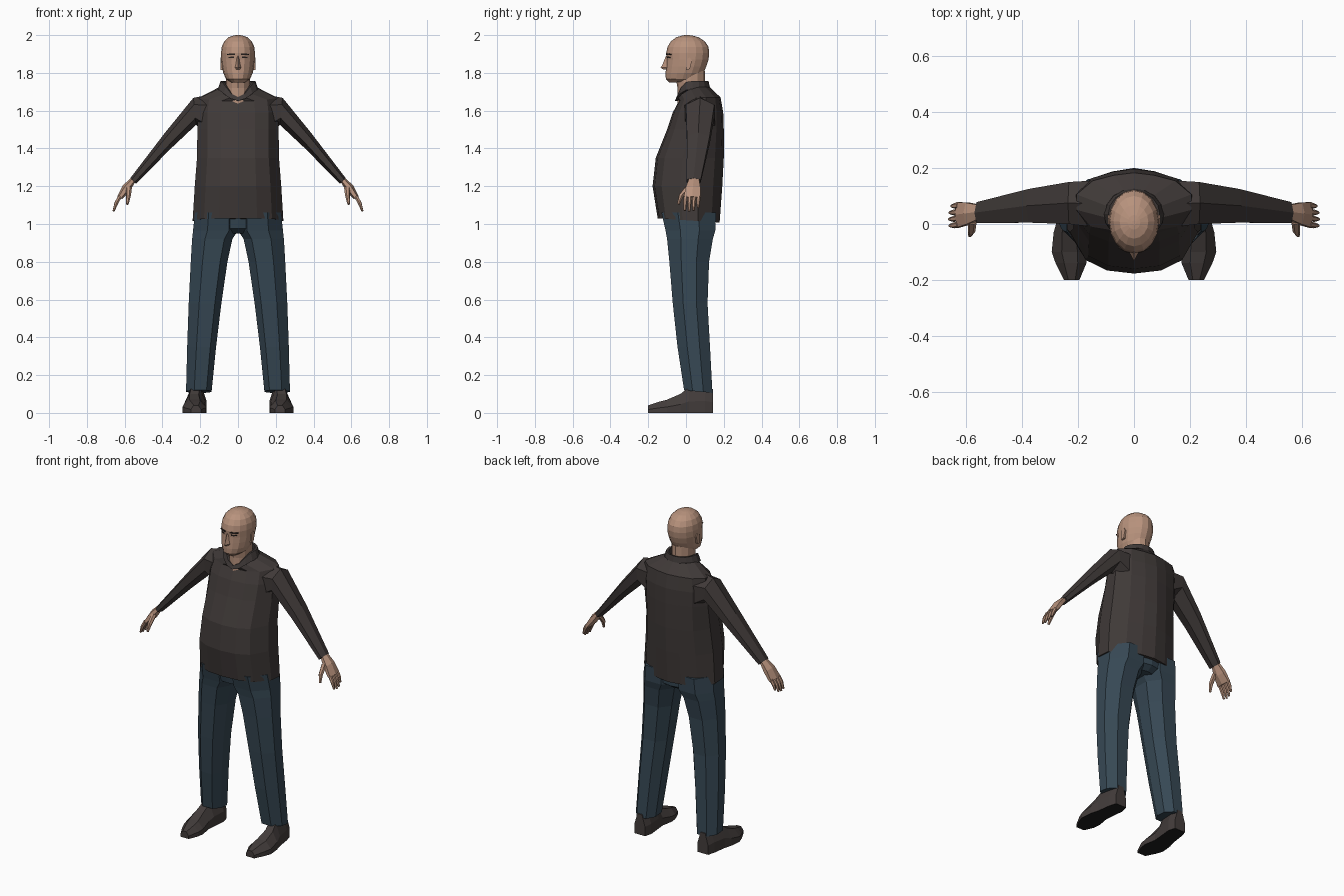
import bpy, bmesh, math
from mathutils import Vector

if "Cube" in bpy.data.objects:
    bpy.data.objects.remove(bpy.data.objects["Cube"])


def material(name, rgb):
    m = bpy.data.materials.new(name)
    m.diffuse_color = (*rgb, 1)
    m.use_nodes = True
    m.node_tree.nodes["Principled BSDF"].inputs["Base Color"].default_value = m.diffuse_color
    return m


SKIN = material("skin", (0.48, 0.29, 0.205))
KNIT = material("dark_brown_knit", (0.05, 0.041, 0.039))
DENIM = material("blue_denim", (0.037, 0.064, 0.088))
LEATHER = material("brown_leather", (0.056, 0.046, 0.044))
SOLE = material("black_sole", (0.012, 0.012, 0.012))
HAIR = material("dark_brow", (0.02, 0.015, 0.013))


def loft(name, rings, mats, mirror=False, caps=True, closed=False):
    """Skin a list of equal-length point rings."""
    bm = bmesh.new()
    vs = [[bm.verts.new(p) for p in r] for r in rings]
    n = len(vs[0])
    pairs = list(zip(vs, vs[1:])) + ([(vs[-1], vs[0])] if closed else [])
    for a, b in pairs:
        for i in range(n):
            j = (i + 1) % n
            bm.faces.new((a[i], a[j], b[j], b[i]))
    if caps and not closed:
        bm.faces.new(vs[0])
        bm.faces.new(vs[-1])
    bmesh.ops.recalc_face_normals(bm, faces=bm.faces)
    me = bpy.data.meshes.new(name)
    bm.to_mesh(me)
    bm.free()
    for m in mats:
        me.materials.append(m)
    ob = bpy.data.objects.new(name, me)
    bpy.context.collection.objects.link(ob)
    if mirror:
        ob.modifiers.new("mirror", 'MIRROR').use_mirror_merge = False
    return ob


def sym(half):
    """Complete a half ring that runs from front centre to back centre."""
    return half + [(-x, y, z) for x, y, z in reversed(half[1:-1])]


def oval(z, yf, yb, w, n=16, tilt=0.0):
    """Horizontal oval with a vertex at the front centre."""
    c, b = (yf + yb) / 2, (yb - yf) / 2
    return [(w * math.sin(t), c - b * math.cos(t), z - tilt * math.cos(t))
            for t in (2 * math.pi * i / n for i in range(n))]


def limb_section(top, bot, yf, yb):
    """Six-sided section between a top and a bottom (x, z) point."""
    def at(k, y):
        return (top[0] + (bot[0] - top[0]) * k, y, top[1] + (bot[1] - top[1]) * k)
    m = (yf + yb) / 2
    return [at(0, m), at(.25, yf), at(.75, yf), at(1, m), at(.75, yb), at(.25, yb)]


def tube(name, path, radii, mat, sides=6):
    pts = [Vector(p) for p in path]
    q = (pts[-1] - pts[0]).to_track_quat('Z', 'Y')
    rings = [[p + q @ Vector((r * math.cos(a), r * math.sin(a), 0))
              for a in (2 * math.pi * i / sides for i in range(sides))]
             for p, r in zip(pts, radii)]
    return loft(name, rings, [mat], mirror=True)


# Sweater body
FX = (0, .42, .75, 1, 1, .72, .35, 0)
FY = (0, .03, .13, .40, .65, .87, .96, 1)


def body_ring(z, yf, yb, w, dip=0.0, tilt=0.0):
    return sym([(fx * w, yf + (yb - yf) * fy, z - dip * (1 - fy) ** 4 + tilt * fy)
                for fx, fy in zip(FX, FY)])


loft("sweater_body", [
    body_ring(1.03, -.15, .178, .24, tilt=-.022),
    body_ring(1.20, -.177, .192, .229),
    body_ring(1.35, -.16, .20, .217),
    body_ring(1.50, -.10, .20, .215),
    body_ring(1.59, -.07, .197, .215),
    body_ring(1.67, -.038, .183, .205, dip=.02),
    body_ring(1.725, -.045, .125, .10, dip=.065)], [KNIT])

# Sleeves
loft("sweater_sleeve", [
    limb_section((.15, 1.685), (.15, 1.46), -.01, .155),
    limb_section((.236, 1.668), (.222, 1.525), .0, .15),
    limb_section((.385, 1.485), (.355, 1.40), .005, .125),
    limb_section((.57, 1.243), (.54, 1.213), .003, .078)], [KNIT], mirror=True)


# Open collar with a notch at the front
def collar_ring(w, b, z, drop):
    half = []
    for i in range(9):
        t = math.pi * i / 8
        f = max(0, math.cos(t)) ** 3
        half.append((w * math.sin(t), .035 - b * math.cos(t), z - drop * f))
    return sym(half)


loft("sweater_collar", [
    collar_ring(.108, .094, 1.712, .06), collar_ring(.092, .084, 1.757, .085),
    collar_ring(.078, .074, 1.755, .085), collar_ring(.078, .074, 1.71, .06)],
    [KNIT], closed=True)

# Neck and head
loft("neck", [oval(1.63, -.045, .10, .066, 12), oval(1.72, -.045, .10, .064, 12),
              oval(1.81, -.06, .10, .064, 12)], [SKIN])
loft("head", [
    oval(1.752, -.088, .045, .04, tilt=.004),
    oval(1.768, -.107, .07, .064),
    oval(1.80, -.108, .092, .078),
    oval(1.835, -.105, .108, .085),
    oval(1.87, -.102, .119, .089),
    oval(1.905, -.105, .123, .09),
    oval(1.938, -.098, .119, .086),
    oval(1.967, -.08, .10, .073),
    oval(1.988, -.052, .068, .051),
    oval(1.998, -.02, .032, .022),
    oval(2.0, -.004, .012, .008)], [SKIN])

# Nose wedge
loft("nose", [
    [(-.007, -.096, 1.89), (0, -.106, 1.89), (.007, -.096, 1.89)],
    [(-.012, -.098, 1.85), (0, -.122, 1.85), (.012, -.098, 1.85)],
    [(-.018, -.098, 1.828), (0, -.134, 1.827), (.018, -.098, 1.828)],
    [(-.013, -.098, 1.818), (0, -.118, 1.817), (.013, -.098, 1.818)]], [SKIN])


# Brows and eyes as thin plates following the face
def face_plate(name, z, h, x0, x1, y0, y1, mat):
    rings = []
    for k in (0, .5, 1):
        x, y = x0 + (x1 - x0) * k, y0 + (y1 - y0) * k * (.6 + .4 * k)
        s = h * (.5 if k != 1 else .25)
        rings.append([(x, y, z - s), (x, y, z + s), (x, y + .009, z + s), (x, y + .009, z - s)])
    loft(name, rings, [mat], mirror=True)


face_plate("brow", 1.898, .009, .015, .058, -.105, -.085, HAIR)
face_plate("eye", 1.882, .008, .022, .05, -.1, -.087, HAIR)

# Ears, nearly flush with the head
loft("ear", [
    [(x, y, z) for y, z in ((.0, 1.815), (.02, 1.82), (.032, 1.865), (.02, 1.882), (-.002, 1.87))]
    for x in (.078, .092)], [SKIN], mirror=True)

# Hands
loft("palm", [
    limb_section((.562, 1.25), (.542, 1.225), .018, .068),
    limb_section((.61, 1.203), (.575, 1.172), -.002, .076),
    limb_section((.64, 1.145), (.612, 1.132), -.012, .078)], [SKIN], mirror=True)
for i, (y, reach) in enumerate(((-.002, .95), (.021, 1.0), (.044, .95), (.067, .75))):
    base = Vector((.625, y, 1.145))
    mid = base + Vector((.02, -.003, -.035)) * reach
    tip = base + Vector((.034, -.004, -.078)) * reach
    tube("finger_%d" % (i + 1), (base, mid, tip), (.0115, .0105, .006), SKIN)
tube("thumb", ((.577, .012, 1.195), (.58, -.026, 1.15), (.586, -.041, 1.105)),
     (.016, .013, .007), SKIN)


# Trouser legs
def leg_ring(z, xi, xo, yf, yb, lean=0.0):
    w, d = xo - xi, yb - yf
    shape = ((.2, 0), (.68, 0), (1, .3), (1, .68), (.72, 1), (.25, 1), (0, .7), (0, .3))
    return [(xi + w * a, yf + d * b, z - lean * b) for a, b in shape]


loft("trouser_leg", [
    leg_ring(.12, .14, .275, -.01, .14, .014),
    leg_ring(.35, .116, .269, -.045, .127),
    leg_ring(.58, .088, .261, -.07, .114),
    leg_ring(.80, .056, .25, -.088, .122),
    leg_ring(.92, .03, .243, -.1, .142),
    leg_ring(.965, .0, .238, -.108, .155),
    leg_ring(1.06, .0, .228, -.13, .16)], [DENIM], mirror=True)
loft("trouser_seat", [
    body_ring(.95, -.06, .12, .10),
    body_ring(.975, -.108, .155, .17),
    body_ring(1.06, -.125, .16, .20)], [DENIM])


# Shoes with dark undersides
def shoe_ring(y, a, b, h):
    w = b - a
    return [(a, y, 0), (b, y, 0), (b, y, h * .45), (a + w * .72, y, h),
            (a + w * .28, y, h), (a, y, h * .45)]


shoe = loft("shoe", [
    shoe_ring(-.2, .195, .25, .04),
    shoe_ring(-.14, .17, .28, .06),
    shoe_ring(-.1, .166, .294, .07),
    shoe_ring(-.03, .178, .287, .10),
    shoe_ring(.015, .174, .274, .135),
    shoe_ring(.1, .166, .262, .14),
    shoe_ring(.143, .178, .25, .125)], [LEATHER, SOLE], mirror=True)
for p in shoe.data.polygons:
    if p.normal.z < -.9:
        p.material_index = 1
